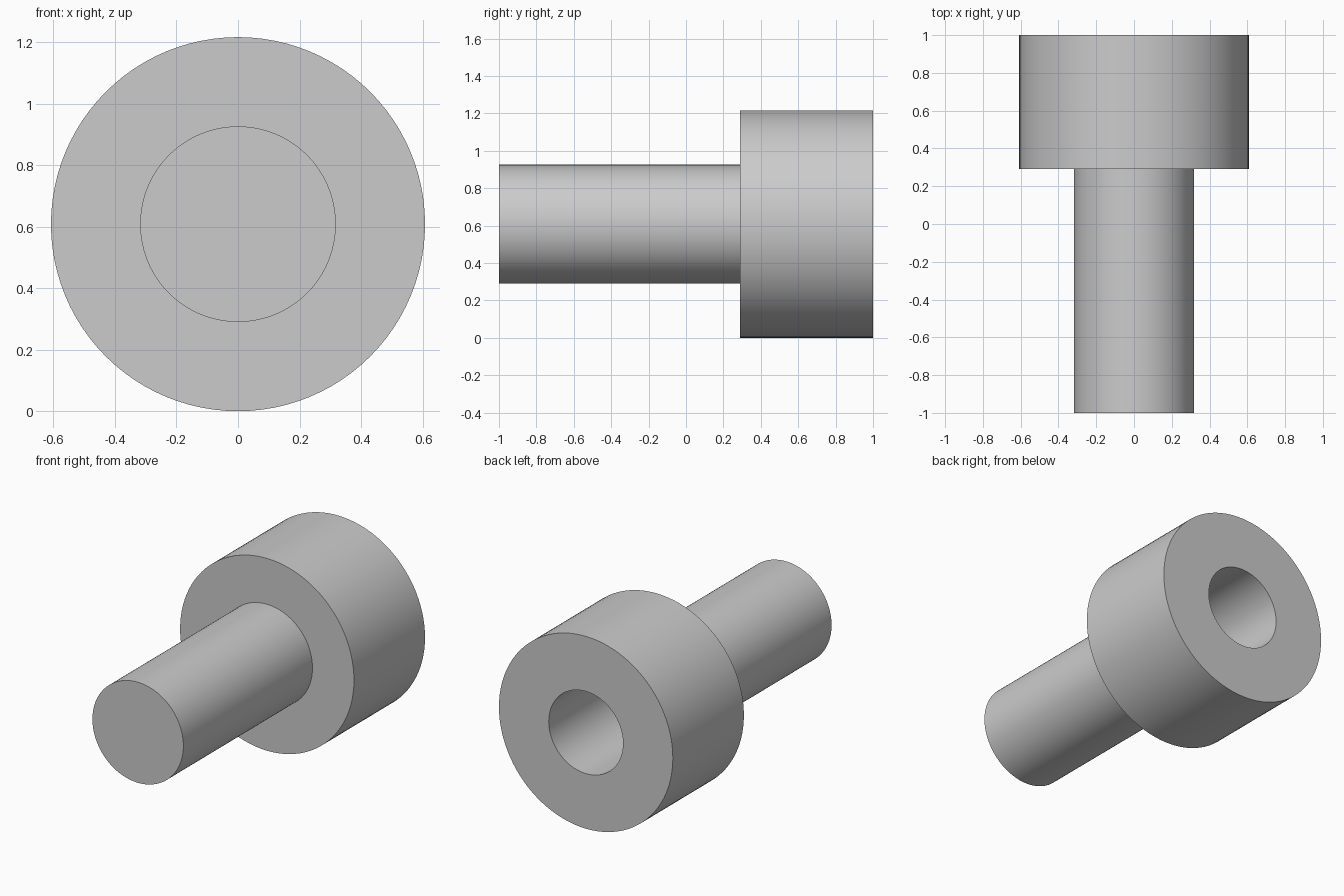
import bpy, bmesh, math
from mathutils import Matrix, Vector

default = bpy.data.objects.get("Cube")
if default:
    bpy.data.objects.remove(default, do_unlink=True)

SEGMENTS = 96
HEAD_R, SHAFT_R, BORE_R = 0.608, 0.318, 0.26
FRONT, SHOULDER, BACK = -1.0, 0.29, 1.0
BORE_FLOOR = 0.29

# Plain grey metal
grey = bpy.data.materials.new("grey metal")
grey.use_nodes = True
colour = (0.6, 0.6, 0.6, 1)
grey.diffuse_color = colour
grey.node_tree.nodes["Principled BSDF"].inputs["Base Color"].default_value = colour


def lathe(name, profile):
    """Turn (radius, y) points about the y axis and cap both ends."""
    bm = bmesh.new()
    rings = []
    for radius, y in profile:
        rings.append([
            bm.verts.new((radius * math.cos(a), y, radius * math.sin(a)))
            for a in (2 * math.pi * i / SEGMENTS for i in range(SEGMENTS))
        ])
    for near, far in zip(rings, rings[1:]):
        for i in range(SEGMENTS):
            j = (i + 1) % SEGMENTS
            bm.faces.new((near[i], near[j], far[j], far[i]))
    bm.faces.new(rings[0])
    bm.faces.new(rings[-1])
    bmesh.ops.recalc_face_normals(bm, faces=bm.faces)
    mesh = bpy.data.meshes.new(name)
    bm.to_mesh(mesh)
    bm.free()
    mesh.materials.append(grey)
    obj = bpy.data.objects.new(name, mesh)
    bpy.context.collection.objects.link(obj)
    obj.location.z = HEAD_R
    bpy.ops.object.select_all(action="DESELECT")
    obj.select_set(True)
    bpy.context.view_layer.objects.active = obj
    bpy.ops.object.shade_smooth_by_angle(angle=math.radians(30))
    return obj


# Solid shaft, wide head and blind bore turned as one piece
lathe("stepped_shaft_with_bored_head", [
    (SHAFT_R, FRONT), (SHAFT_R, SHOULDER),
    (HEAD_R, SHOULDER), (HEAD_R, BACK),
    (BORE_R, BACK), (BORE_R, BORE_FLOOR),
])
